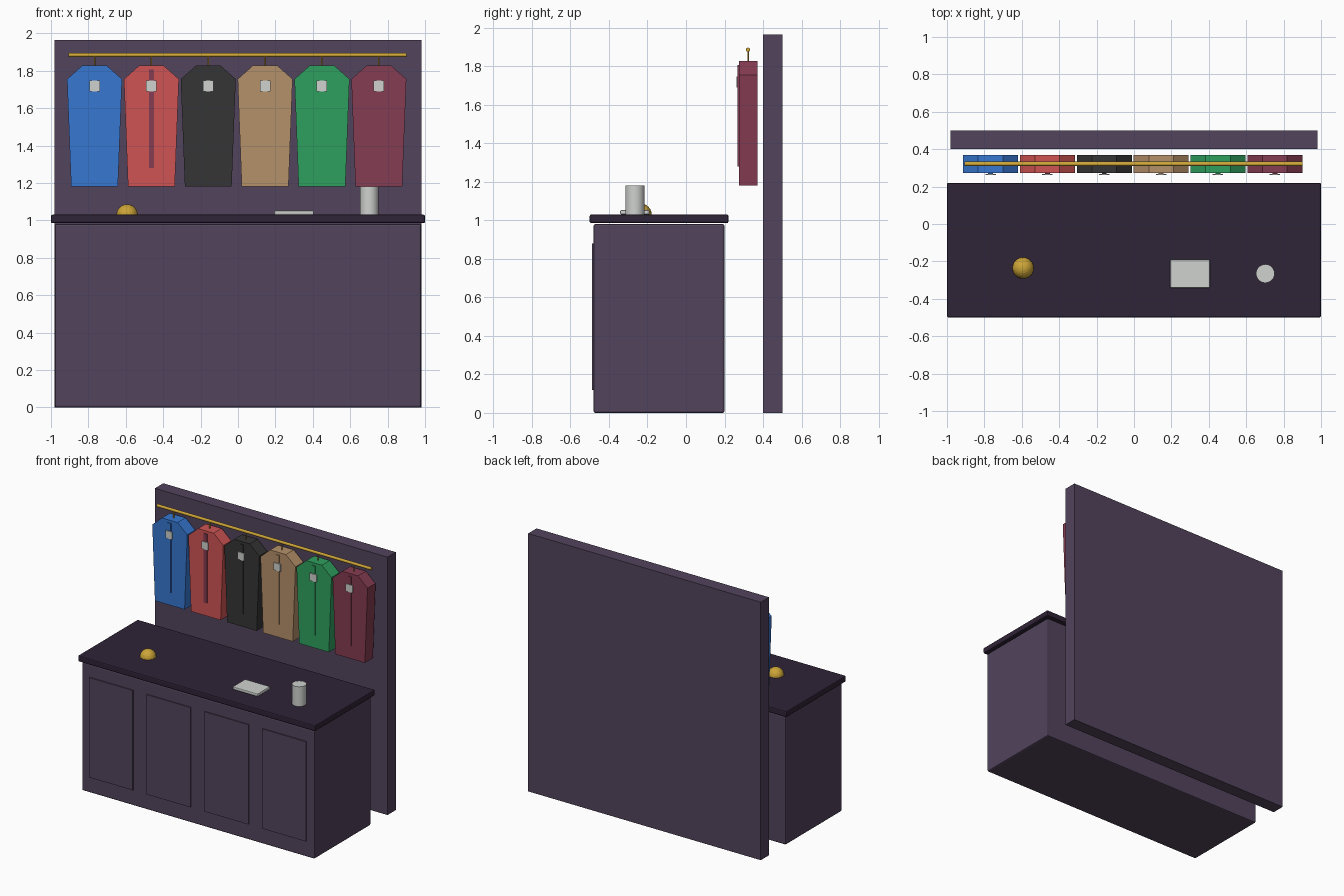
import bpy
import bmesh
import math

cube = bpy.data.objects.get("Cube")
if cube:
    bpy.data.objects.remove(cube, do_unlink=True)


def linear(c):
    c /= 255
    return c / 12.92 if c <= 0.04045 else ((c + 0.055) / 1.055) ** 2.4


def material(name, *rgb):
    color = [linear(c) for c in rgb] + [1]
    mat = bpy.data.materials.new(name)
    mat.use_nodes = True
    mat.diffuse_color = color
    mat.node_tree.nodes["Principled BSDF"].inputs["Base Color"].default_value = color
    return mat


PURPLE = material("dusky purple", 82, 68, 92)
DARK = material("dark plum", 47, 35, 55)
BLUE = material("blue cloth", 55, 120, 210)
RED = material("red cloth", 208, 84, 84)
BLACK = material("black cloth", 53, 53, 53)
TAN = material("tan cloth", 181, 145, 106)
GREEN = material("green cloth", 47, 160, 95)
MAROON = material("maroon cloth", 133, 60, 82)
PALE = material("pale grey", 207, 210, 207)
GOLD = material("gold", 205, 165, 55)


def finish(name, bm, mat):
    mesh = bpy.data.meshes.new(name)
    bmesh.ops.recalc_face_normals(bm, faces=bm.faces)
    bm.to_mesh(mesh)
    bm.free()
    mesh.materials.append(mat)
    obj = bpy.data.objects.new(name, mesh)
    bpy.context.collection.objects.link(obj)
    return obj


def box(name, low, high, mat, bevel=0):
    bm = bmesh.new()
    bmesh.ops.create_cube(bm, size=1)
    for v in bm.verts:
        v.co = [(a + b) / 2 + c * (b - a) for a, b, c in zip(low, high, v.co)]
    obj = finish(name, bm, mat)
    if bevel:
        mod = obj.modifiers.new("soft edges", "BEVEL")
        mod.width = bevel
        mod.segments = 2
    return obj


def cylinder(name, center, radius, length, sides, mat, along_x=False):
    bm = bmesh.new()
    bmesh.ops.create_cone(bm, cap_ends=True, segments=sides, radius1=radius,
                          radius2=radius, depth=length)
    obj = finish(name, bm, mat)
    obj.location = center
    if along_x:
        obj.rotation_euler.y = math.pi / 2
    return obj


# Back wall and counter
box("back_wall", (-0.98, 0.4, 0), (0.98, 0.5, 1.965), PURPLE)
box("counter_body", (-0.98, -0.48, 0), (0.98, 0.2, 0.98), PURPLE, 0.01)
box("counter_top", (-1, -0.5, 0.985), (1, 0.22, 1.03), DARK, 0.008)
for i in range(4):
    x = (i - 1.5) * 0.487
    box(f"front_panel_{i + 1}", (x - 0.185, -0.488, 0.12),
        (x + 0.185, -0.47, 0.88), PURPLE)

# Items on the counter
bm = bmesh.new()
bmesh.ops.create_uvsphere(bm, u_segments=24, v_segments=12, radius=0.057)
lower = [v for v in bm.verts if v.co.z < -0.01]
bmesh.ops.delete(bm, geom=lower, context="VERTS")
bell = finish("counter_bell", bm, GOLD)
bell.location = (-0.593, -0.235, 1.029)
box("notepad", (0.193, -0.342, 1.03), (0.405, -0.19, 1.052), PALE, 0.006)
cylinder("cup", (0.702, -0.265, 1.105), 0.05, 0.15, 20, PALE)

# Hanging rail
RAIL_Y, RAIL_Z = 0.322, 1.885
cylinder("hanging_rail", (-0.002, RAIL_Y, RAIL_Z), 0.011, 1.806, 12, GOLD, True)

# Garment bags: half outline mirrored, then given depth
HALF = [(0.125, 1.18), (0.147, 1.755), (0.066, 1.827)]
OUTLINE = HALF + [(-x, z) for x, z in reversed(HALF)]
FRONT, BACK = 0.274, 0.37
for i, cloth in enumerate((BLUE, RED, BLACK, TAN, GREEN, MAROON)):
    x = (i - 2.5) * 0.304 - 0.007
    bm = bmesh.new()
    face = bm.faces.new([bm.verts.new((x + px, FRONT, pz)) for px, pz in OUTLINE])
    side = bmesh.ops.extrude_face_region(bm, geom=[face], use_keep_orig=True)
    moved = [g for g in side["geom"] if isinstance(g, bmesh.types.BMVert)]
    bmesh.ops.translate(bm, verts=moved, vec=(0, BACK - FRONT, 0))
    finish(f"garment_bag_{i + 1}", bm, cloth)
    box(f"zip_{i + 1}", (x - 0.013, FRONT - 0.007, 1.28),
        (x + 0.013, FRONT + 0.002, 1.807), MAROON if cloth == RED else cloth)
    box(f"tag_{i + 1}", (x - 0.028, FRONT - 0.013, 1.69),
        (x + 0.028, FRONT - 0.006, 1.747), PALE)
    cylinder(f"hanger_hook_{i + 1}", (x, RAIL_Y, 1.851), 0.004, 0.06, 8, GOLD)

# Smooth the cup wall, keep its rims sharp
for obj in bpy.context.selected_objects:
    obj.select_set(False)
cup = bpy.data.objects["cup"]
cup.select_set(True)
bpy.context.view_layer.objects.active = cup
bpy.ops.object.shade_smooth_by_angle()
cup.select_set(False)
